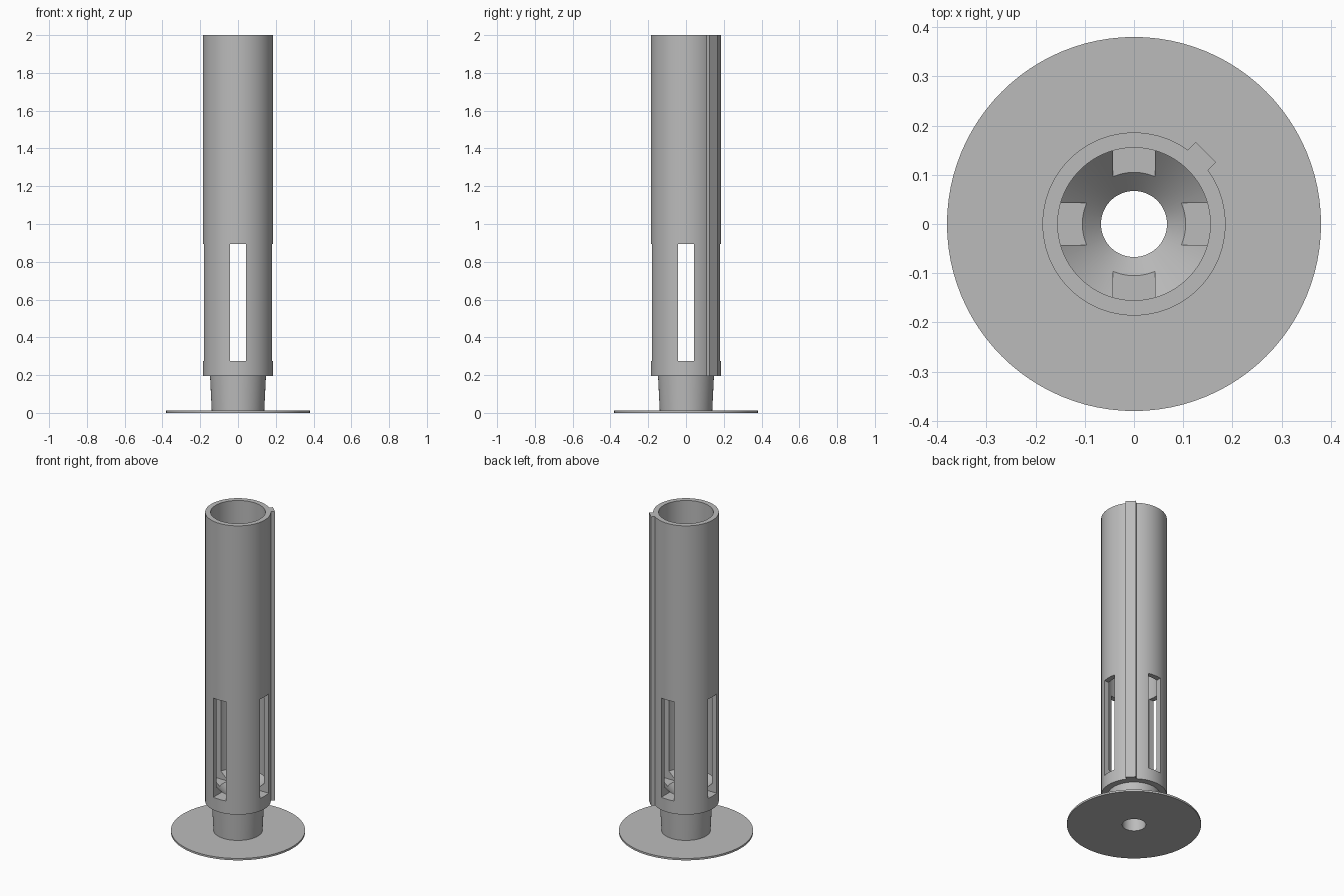
import bpy
import bmesh
from math import pi, radians, sin, cos

cube = bpy.data.objects.get("Cube")
if cube:
    bpy.data.objects.remove(cube, do_unlink=True)

# Single plain grey finish
grey = bpy.data.materials.new("plain_grey")
grey.use_nodes = True
colour = (0.5, 0.5, 0.5, 1)
grey.diffuse_color = colour
grey.node_tree.nodes["Principled BSDF"].inputs["Base Color"].default_value = colour

SEGMENTS = 96
BASE, TOP = 0.195, 2.0
SLOT_LOW, SLOT_HIGH, SLOT_WIDTH = 0.275, 0.895, 0.086


def add_object(name, bm):
    bmesh.ops.recalc_face_normals(bm, faces=bm.faces)
    mesh = bpy.data.meshes.new(name)
    bm.to_mesh(mesh)
    bm.free()
    mesh.materials.append(grey)
    obj = bpy.data.objects.new(name, mesh)
    bpy.context.collection.objects.link(obj)
    return obj


def lathe(name, profile):
    """Revolve a closed (radius, z) profile around the z axis."""
    bm = bmesh.new()
    rings = []
    for i in range(SEGMENTS):
        a = 2 * pi * i / SEGMENTS
        rings.append([bm.verts.new((r * cos(a), r * sin(a), z)) for r, z in profile])
    count = len(profile)
    for i, ring in enumerate(rings):
        following = rings[(i + 1) % SEGMENTS]
        for j in range(count):
            k = (j + 1) % count
            bm.faces.new((ring[j], following[j], following[k], ring[k]))
    return add_object(name, bm)


def box(name, low, high):
    bm = bmesh.new()
    bmesh.ops.create_cube(bm, size=1)
    for v in bm.verts:
        v.co = [low[i] if v.co[i] < 0 else high[i] for i in range(3)]
    return add_object(name, bm)


# Flanged tube: base disc, tapered neck, hollow barrel and inner funnel
tube = lathe("flanged_tube", [
    (0.067, 0), (0.38, 0), (0.38, 0.012), (0.139, 0.012),
    (0.148, BASE), (0.186, BASE), (0.186, TOP), (0.155, TOP),
    (0.155, 0.325), (0.067, 0.237),
])

# Four side slots, cut by two crossing bars
half = SLOT_WIDTH / 2
cutters = [
    box("slot_cutter_x", (-0.3, -half, SLOT_LOW), (0.3, half, SLOT_HIGH)),
    box("slot_cutter_y", (-half, -0.3, SLOT_LOW), (half, 0.3, SLOT_HIGH)),
]
for cutter in cutters:
    cutter.hide_render = True
    cut = tube.modifiers.new(cutter.name, "BOOLEAN")
    cut.operation = "DIFFERENCE"
    cut.solver = "EXACT"
    cut.object = cutter

bpy.ops.object.select_all(action="DESELECT")
tube.select_set(True)
bpy.context.view_layer.objects.active = tube
bpy.ops.object.convert(target="MESH")
for cutter in cutters:
    bpy.data.objects.remove(cutter, do_unlink=True)
bpy.ops.object.shade_smooth_by_angle(angle=radians(30))

# Full-length key rib on the back left of the barrel
rib = box("key_rib", (0.17, -0.029, BASE), (0.2065, 0.029, TOP))
rib.rotation_euler.z = radians(45)
